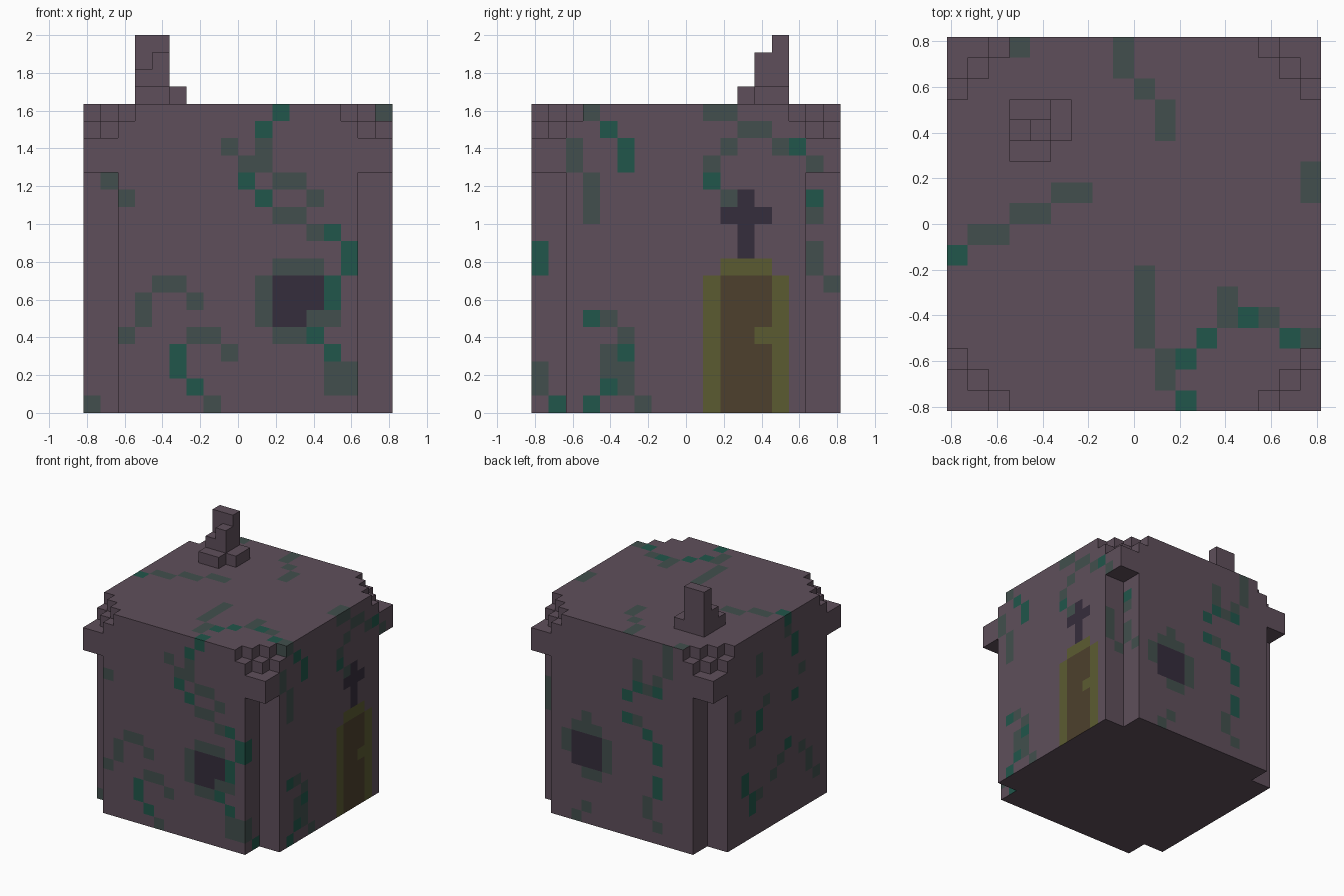
import bpy
import bmesh

if "Cube" in bpy.data.objects:
    bpy.data.objects.remove(bpy.data.objects["Cube"], do_unlink=True)

V = 1 / 11      # edge of one block
N = 18          # blocks along each side of the house

# Materials, one per colour
COLOURS = [
    ("plum_stone", (0.114, 0.078, 0.104)),
    ("faded_moss", (0.054, 0.078, 0.074)),
    ("bright_moss", (0.015, 0.093, 0.069)),
    ("dark_glass", (0.036, 0.026, 0.045)),
    ("olive_frame", (0.105, 0.105, 0.031)),
    ("brown_door", (0.074, 0.051, 0.026)),
]
STONE, MOSS, BRIGHT, DARK, FRAME, DOOR = range(6)
materials = []
for name, rgb in COLOURS:
    m = bpy.data.materials.new(name)
    m.use_nodes = True
    m.diffuse_color = (*rgb, 1)
    bsdf = m.node_tree.nodes["Principled BSDF"]
    bsdf.inputs["Base Color"].default_value = (*rgb, 1)
    bsdf.inputs["Roughness"].default_value = 0.9
    materials.append(m)

# Paint: patches are (column, row, width, height) in blocks, as seen facing each side
paint = {}


def patch(side, colour, *rects):
    for c, r, *size in rects:
        w, h = size or (1, 1)
        for a in range(c, c + w):
            for b in range(r, r + h):
                paint[side, a, b] = colour


# Front: climbing moss and a window
patch("front", MOSS, (17, 17), (8, 15), (10, 14, 1, 2), (9, 14), (11, 13, 2, 1),
      (13, 12), (11, 11, 2, 1), (13, 10), (11, 8, 3, 1), (10, 5, 1, 3), (13, 5, 2, 1),
      (11, 4, 2, 1), (14, 1, 2, 2), (1, 13), (2, 12), (4, 7, 2, 1), (3, 5, 1, 2),
      (6, 6), (2, 4), (6, 4, 2, 1), (8, 3), (7, 0), (0, 0))
patch("front", BRIGHT, (11, 17), (10, 16), (9, 13), (10, 12), (14, 10), (15, 8, 1, 2),
      (14, 6, 1, 2), (13, 4), (14, 3), (5, 2, 1, 2), (6, 1))
patch("front", DARK, (11, 6, 3, 2), (11, 5, 2, 1))

# Door side: moss, dark cross and framed door
patch("door_side", MOSS, (3, 17), (2, 14, 1, 2), (3, 11, 1, 3), (10, 17, 2, 1),
      (12, 16, 2, 1), (11, 15), (14, 15), (10, 14), (16, 14), (16, 11), (11, 12),
      (16, 8, 1, 2), (17, 7), (4, 5), (5, 4), (4, 2, 1, 2), (5, 1, 1, 2), (6, 0),
      (0, 1, 1, 2))
patch("door_side", BRIGHT, (4, 16), (5, 14, 1, 2), (15, 15), (10, 13), (16, 12),
      (0, 8, 1, 2), (3, 5), (5, 3), (4, 1), (3, 0), (1, 0))
patch("door_side", DARK, (12, 9, 1, 4), (11, 11, 3, 1))
patch("door_side", FRAME, (10, 0, 1, 8), (11, 8, 3, 1), (14, 0, 1, 8))
patch("door_side", DOOR, (11, 0, 3, 8))
patch("door_side", FRAME, (13, 4))

# Roof moss
patch("top", MOSS, (3, 17), (8, 16, 1, 2), (9, 15), (10, 13, 1, 2), (17, 10, 1, 2),
      (5, 10, 2, 1), (3, 9, 2, 1), (1, 8, 2, 1), (9, 3, 1, 4), (10, 1, 1, 2),
      (13, 4, 1, 2), (15, 4), (17, 3))
patch("top", BRIGHT, (0, 7), (11, 2), (12, 3), (14, 4), (16, 3), (11, 0))

# Back: window ringed with moss and a long strand
patch("back", MOSS, (0, 8, 1, 3), (1, 7), (3, 6, 1, 2), (4, 8, 3, 1), (5, 9),
      (7, 5, 1, 3), (5, 4, 2, 1), (5, 1), (4, 0), (13, 15, 1, 3), (12, 14), (10, 14, 1, 2),
      (11, 13), (10, 10), (11, 2, 1, 2), (12, 1))
patch("back", BRIGHT, (10, 13), (12, 13), (9, 12), (9, 10), (11, 9), (12, 7, 1, 2),
      (12, 4, 1, 2))
patch("back", DARK, (4, 5, 3, 3))

# Plain side: wandering moss
patch("plain_side", MOSS, (10, 16), (6, 14, 1, 2), (12, 12), (7, 11), (3, 11), (5, 8),
      (6, 3), (8, 4), (9, 5), (12, 5), (13, 3, 1, 2), (14, 2))
patch("plain_side", BRIGHT, (10, 17), (11, 14, 1, 2), (11, 10), (6, 9, 1, 2),
      (4, 4, 1, 2), (5, 2, 1, 2), (10, 6))

# Direction -> side name and block position -> patch coordinates
SIDES = {
    (0, -1, 0): ("front", lambda i, j, k: (i, k)),
    (1, 0, 0): ("door_side", lambda i, j, k: (j, k)),
    (0, 0, 1): ("top", lambda i, j, k: (i, j)),
    (0, 1, 0): ("back", lambda i, j, k: (N - 1 - i, k)),
    (-1, 0, 0): ("plain_side", lambda i, j, k: (N - 1 - j, k)),
    (0, 0, -1): ("underside", lambda i, j, k: (i, j)),
}


def build_blocks(name, cells):
    """Skin a set of blocks with outward quads, coloured from the paint patches."""
    bm = bmesh.new()
    corners = {}

    def vert(p):
        if p not in corners:
            corners[p] = bm.verts.new(((p[0] - N / 2) * V, (p[1] - N / 2) * V, p[2] * V))
        return corners[p]

    for cell in sorted(cells):
        for d, (side, to_patch) in SIDES.items():
            if tuple(c + n for c, n in zip(cell, d)) in cells:
                continue
            axis = next(a for a in range(3) if d[a])
            u, w = (axis + 1) % 3, (axis + 2) % 3
            quad = []
            for du, dw in ((0, 0), (1, 0), (1, 1), (0, 1)):
                p = list(cell)
                p[axis] += d[axis] > 0
                p[u] += du
                p[w] += dw
                quad.append(vert(tuple(p)))
            if d[axis] < 0:
                quad.reverse()
            face = bm.faces.new(quad)
            face.material_index = paint.get((side, *to_patch(*cell)), STONE)
    mesh = bpy.data.meshes.new(name)
    bm.to_mesh(mesh)
    bm.free()
    for m in materials:
        mesh.materials.append(m)
    obj = bpy.data.objects.new(name, mesh)
    bpy.context.collection.objects.link(obj)
    return obj


# House: a cube with recessed corners under the eaves and stepped roof corners
def in_house(i, j, k):
    a, b = min(i, N - 1 - i), min(j, N - 1 - j)
    if k < 14:
        return a >= 2 or b >= 2
    return a + b > {16: 1, 17: 2}.get(k, -1)


build_blocks("house_body", {(i, j, k) for i in range(N) for j in range(N)
                            for k in range(N) if in_house(i, j, k)})

# Chimney: stepped columns, column position -> top height
chimney_tops = {(3, 14): 22, (4, 14): 22, (3, 13): 20, (4, 13): 21,
                (5, 14): 19, (5, 13): 19, (3, 12): 19, (4, 12): 19}
build_blocks("chimney", {(i, j, k) for (i, j), top in chimney_tops.items()
                         for k in range(N, top)})
